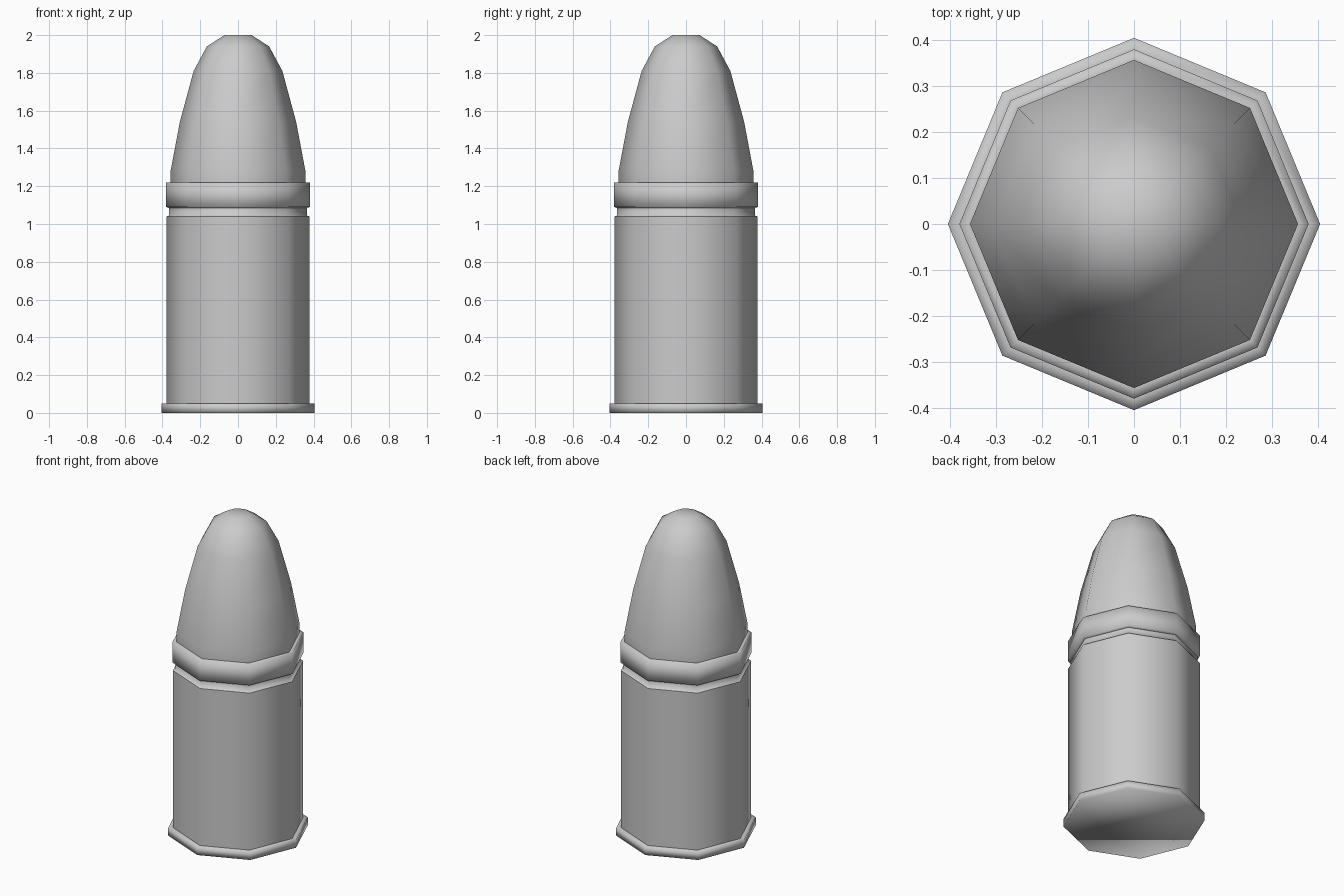
import bpy, bmesh
from math import cos, sin, pi

if "Cube" in bpy.data.objects:
    bpy.data.objects.remove(bpy.data.objects["Cube"])

SIDES = 8

def lathe(name, profile, cap_bottom=False, cap_top=False):
    """Spin (radius, z) points into an eight-sided smooth shell."""
    bm = bmesh.new()
    rings = [[bm.verts.new((r * cos(2 * pi * i / SIDES), r * sin(2 * pi * i / SIDES), z))
              for i in range(SIDES)] for r, z in profile]
    for a, b in zip(rings, rings[1:]):
        for i in range(SIDES):
            j = (i + 1) % SIDES
            bm.faces.new((a[i], a[j], b[j], b[i]))
    if cap_bottom:
        bm.faces.new(rings[0][::-1])
    if cap_top:
        bm.faces.new(rings[-1])
    for f in bm.faces:
        f.smooth = True
    mesh = bpy.data.meshes.new(name)
    bm.to_mesh(mesh)
    bm.free()
    obj = bpy.data.objects.new(name, mesh)
    bpy.context.collection.objects.link(obj)
    return obj

# Flared base rim with closed underside
lathe("base_rim", [(0.405, 0), (0.405, 0.05), (0.378, 0.05)], cap_bottom=True)

# Straight case wall
lathe("case_body", [(0.378, 0.05), (0.378, 1.04)])

# Recessed groove
lathe("groove", [(0.378, 1.04), (0.364, 1.045), (0.364, 1.09)])

# Raised collar around the mouth
lathe("collar", [(0.364, 1.085), (0.38, 1.09), (0.38, 1.22), (0.357, 1.22)])

# Rounded tip
lathe("tip", [(0.357, 1.22), (0.357, 1.28), (0.308, 1.54), (0.235, 1.81),
              (0.165, 1.94), (0.072, 2.0)], cap_top=True)
